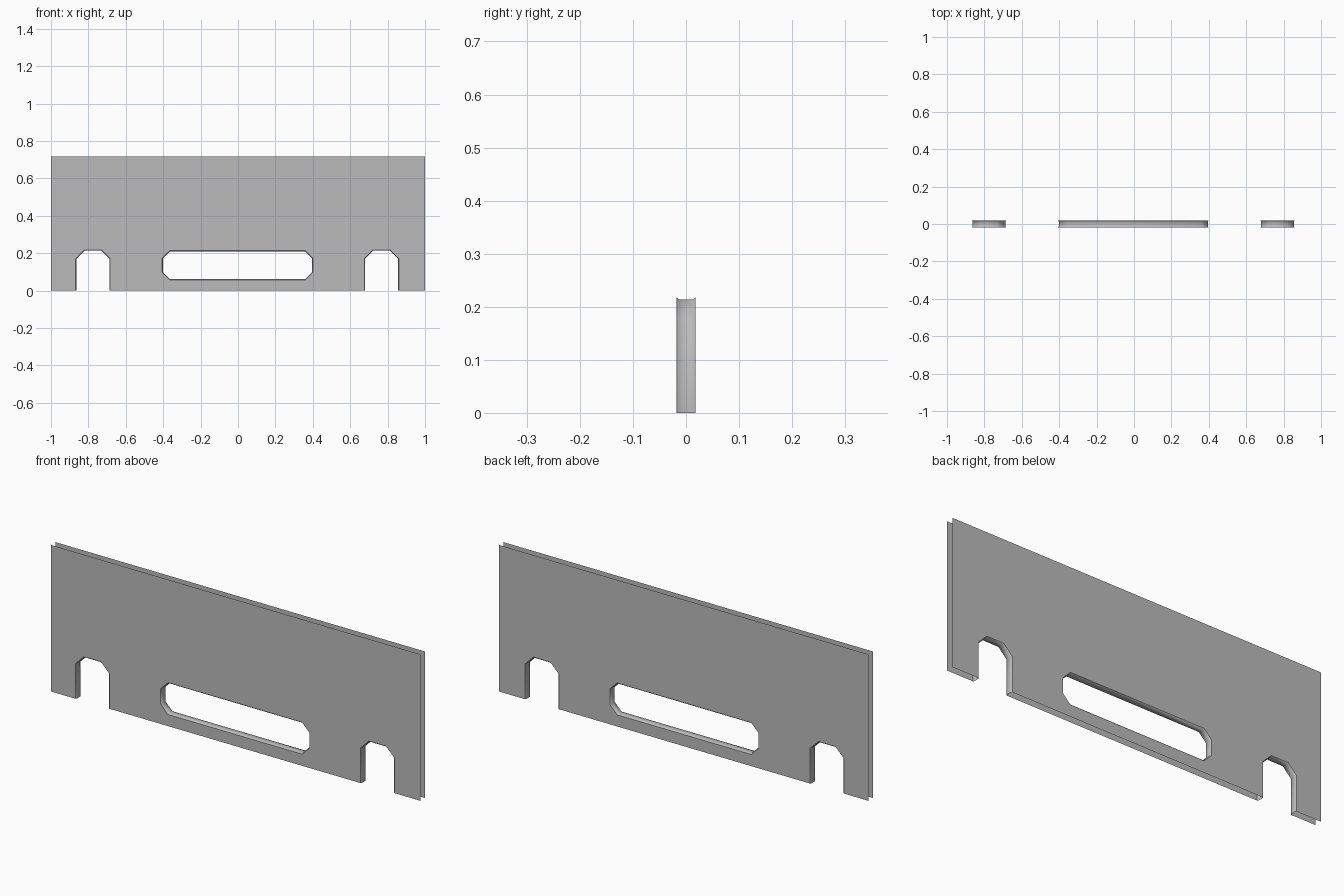
import bpy
import bmesh
from mathutils import Vector

cube = bpy.data.objects.get("Cube")
if cube:
    bpy.data.objects.remove(cube, do_unlink=True)

HALF_LENGTH, HEIGHT, HALF_DEPTH = 1.0, 0.717, 0.018
LIP = 0.004  # small bevel where each opening meets the sheets

grey = bpy.data.materials.new("plain_grey")
grey.use_nodes = True
grey.diffuse_color = (0.5, 0.5, 0.5, 1)
grey.node_tree.nodes["Principled BSDF"].inputs["Base Color"].default_value = (0.5, 0.5, 0.5, 1)


def finish(name, bm, smooth):
    mesh = bpy.data.meshes.new(name)
    bm.to_mesh(mesh)
    bm.free()
    mesh.materials.append(grey)
    for poly in mesh.polygons:
        poly.use_smooth = smooth
    obj = bpy.data.objects.new(name, mesh)
    bpy.context.collection.objects.link(obj)


def notch_profile(cx, inset=0):
    """Open outline of a notch, left foot to right foot."""
    w, top, cut = 0.092 - inset, 0.218 - inset, 0.046 - 0.59 * inset
    return [(cx - w, 0), (cx - w, top - cut), (cx - w + cut, top),
            (cx + w - cut, top), (cx + w, top - cut), (cx + w, 0)]


def slot_profile(cx, inset=0):
    """Closed outline of the chamfered slot."""
    w, low, top, cut = 0.403 - inset, 0.057 + inset, 0.213 - inset, 0.04 - 0.59 * inset
    return [(cx - w, low + cut), (cx - w, top - cut), (cx - w + cut, top),
            (cx + w - cut, top), (cx + w, top - cut), (cx + w, low + cut),
            (cx + w - cut, low), (cx - w + cut, low)]


NOTCHES = {"right_notch_lining": -0.776, "left_notch_lining": 0.768}
SLOT_X = -0.003


# Thin sheet with two notches and a slot
def sheet(name, side):
    bm = bmesh.new()
    outline = [(-HALF_LENGTH, 0)]
    for cx in NOTCHES.values():
        outline += notch_profile(cx)
    outline += [(HALF_LENGTH, 0), (HALF_LENGTH, HEIGHT), (-HALF_LENGTH, HEIGHT)]
    edges = []
    for loop in (outline, slot_profile(SLOT_X)):
        verts = [bm.verts.new((x, side * HALF_DEPTH, z)) for x, z in loop]
        edges += [bm.edges.new((verts[i - 1], verts[i])) for i in range(len(verts))]
    bmesh.ops.triangle_fill(bm, use_beauty=True, edges=edges, normal=(0, side, 0))
    bm.normal_update()
    for face in bm.faces:
        if face.normal.y * side < 0:
            face.normal_flip()
    finish(name, bm, False)


# Wall around an opening, slightly bevelled at both sheets
def lining(name, profile, cx, closed):
    bm = bmesh.new()
    rings = []
    for y, inset in ((-HALF_DEPTH, 0), (LIP - HALF_DEPTH, LIP),
                     (HALF_DEPTH - LIP, LIP), (HALF_DEPTH, 0)):
        rings.append([bm.verts.new((x, y, z)) for x, z in profile(cx, inset)])
    for a, b in zip(rings, rings[1:]):
        for i in range(0 if closed else 1, len(a)):
            bm.faces.new((a[i - 1], a[i], b[i], b[i - 1]))
    bm.normal_update()
    centre = Vector((cx, 0, 0.13))
    for face in bm.faces:
        if face.normal.dot(centre - face.calc_center_median()) < 0:
            face.normal_flip()
    finish(name, bm, True)


sheet("front_sheet", -1)
sheet("back_sheet", 1)
for part, x_pos in NOTCHES.items():
    lining(part, notch_profile, x_pos, False)
lining("slot_lining", slot_profile, SLOT_X, True)
